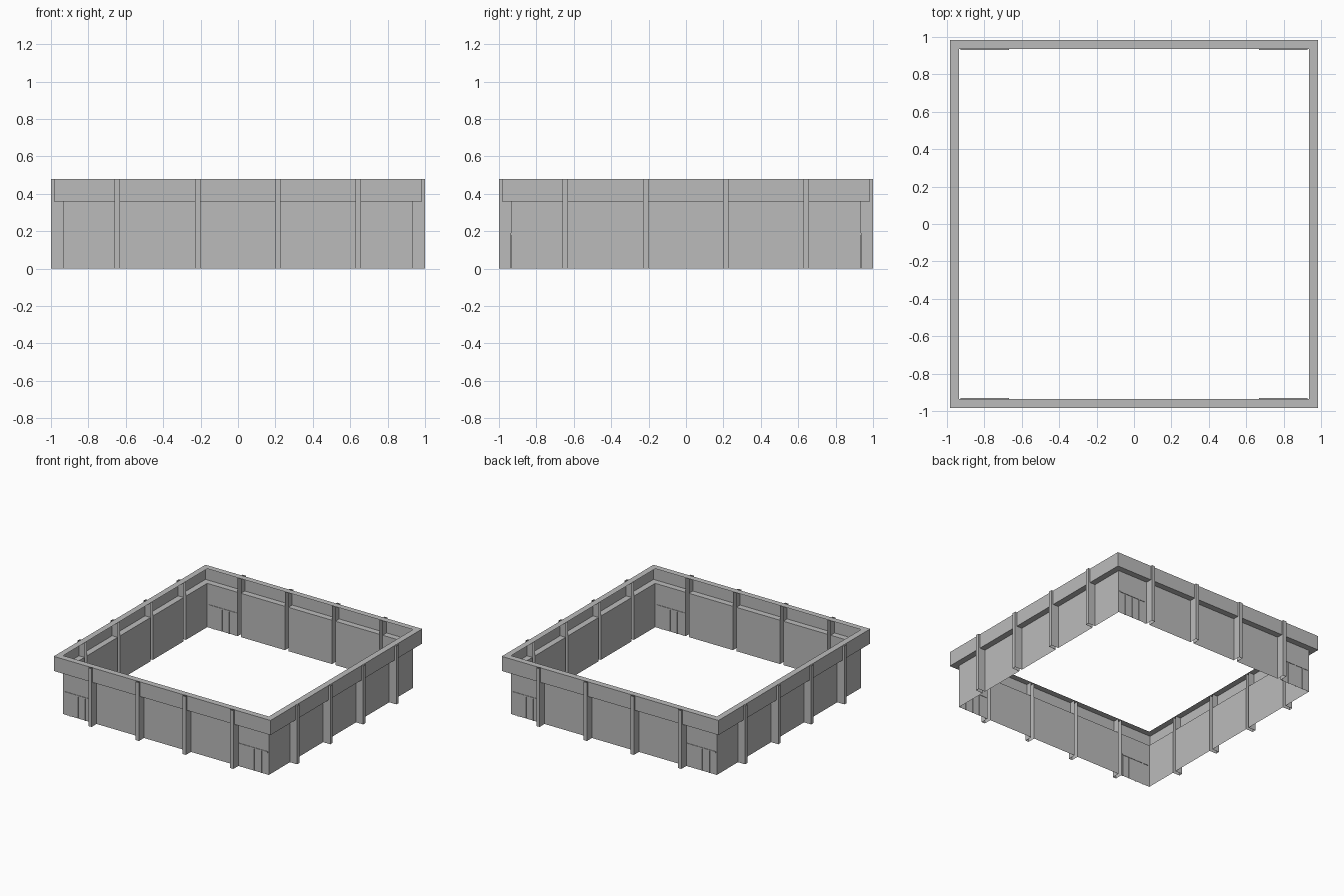
import bpy, bmesh
from mathutils import Matrix, Vector
from math import pi

cube = bpy.data.objects.get("Cube")
if cube:
    bpy.data.objects.remove(cube, do_unlink=True)

grey = bpy.data.materials.new("concrete_grey")
grey.use_nodes = True
grey.diffuse_color = (0.5, 0.5, 0.5, 1)
grey.node_tree.nodes["Principled BSDF"].inputs["Base Color"].default_value = (0.5, 0.5, 0.5, 1)

INNER, OUTER, FRONT = 0.935, 0.985, 1.0     # wall, parapet and pilaster distances
LEDGE, TOP = 0.36, 0.48
PILASTERS = (-0.646, -0.215, 0.212, 0.643)
HALF = 0.015


def place(side, u, d, z):
    """u runs along a side, d is the distance out from the centre."""
    return Matrix.Rotation(side * pi / 2, 3, 'Z') @ Vector((u, -d, z))


def finish(name, bm):
    bmesh.ops.remove_doubles(bm, verts=bm.verts[:], dist=0.0005)
    mesh = bpy.data.meshes.new(name)
    bm.to_mesh(mesh)
    bm.free()
    mesh.materials.append(grey)
    bpy.context.collection.objects.link(bpy.data.objects.new(name, mesh))


def sheet(bm, side, corners):
    bm.faces.new([bm.verts.new(place(side, *c)) for c in corners])


def run(name, low, high, gaps):
    """A strip round all four sides between two (distance, height) points, mitred at corners."""
    bm = bmesh.new()
    edges = [None] + [p + s for p in gaps for s in (-HALF, HALF)] + [None]
    for side in range(4):
        for a, b in zip(edges[::2], edges[1::2]):
            def left(d):
                return -d if a is None else a

            def right(d):
                return d if b is None else b
            (d0, z0), (d1, z1) = low, high
            sheet(bm, side, [(left(d0), d0, z0), (right(d0), d0, z0),
                             (right(d1), d1, z1), (left(d1), d1, z1)])
    finish(name, bm)


# Wall, ledge, parapet and coping
run("wall_panels", (INNER, 0), (INNER, LEDGE), PILASTERS)
run("ledge", (INNER, LEDGE), (OUTER, LEDGE), PILASTERS)
run("parapet", (OUTER, LEDGE), (OUTER, TOP), PILASTERS)
run("coping", (OUTER, TOP), (INNER, TOP), ())

# Pilasters are channels, open towards the inside
bm = bmesh.new()
for side in range(4):
    for p in PILASTERS:
        plan = [(p - HALF, INNER), (p - HALF, FRONT), (p + HALF, FRONT), (p + HALF, INNER)]
        for (u0, d0), (u1, d1) in zip(plan, plan[1:]):
            sheet(bm, side, [(u0, d0, 0), (u1, d1, 0), (u1, d1, TOP), (u0, d0, TOP)])
finish("pilasters", bm)


# Door frames in the end bays of the front and back
def bar(bm, side, u0, u1, z0, z1):
    made = bmesh.ops.create_cube(bm, size=1)["verts"]
    for v in made:
        v.co = place(side, (u0 + u1) / 2 + v.co.x * (u1 - u0),
                     INNER + v.co.y * 0.008,
                     (z0 + z1) / 2 + v.co.z * (z1 - z0))


bm = bmesh.new()
for side in (0, 2):
    for s in (-1, 1):
        for u in (0.87, 0.8, 0.735, 0.675):
            bar(bm, side, s * u - 0.003, s * u + 0.003, 0, 0.18)
        bar(bm, side, s * 0.797 - 0.13, s * 0.797 + 0.13, 0.18, 0.19)
bmesh.ops.recalc_face_normals(bm, faces=bm.faces[:])
finish("door_frames", bm)
